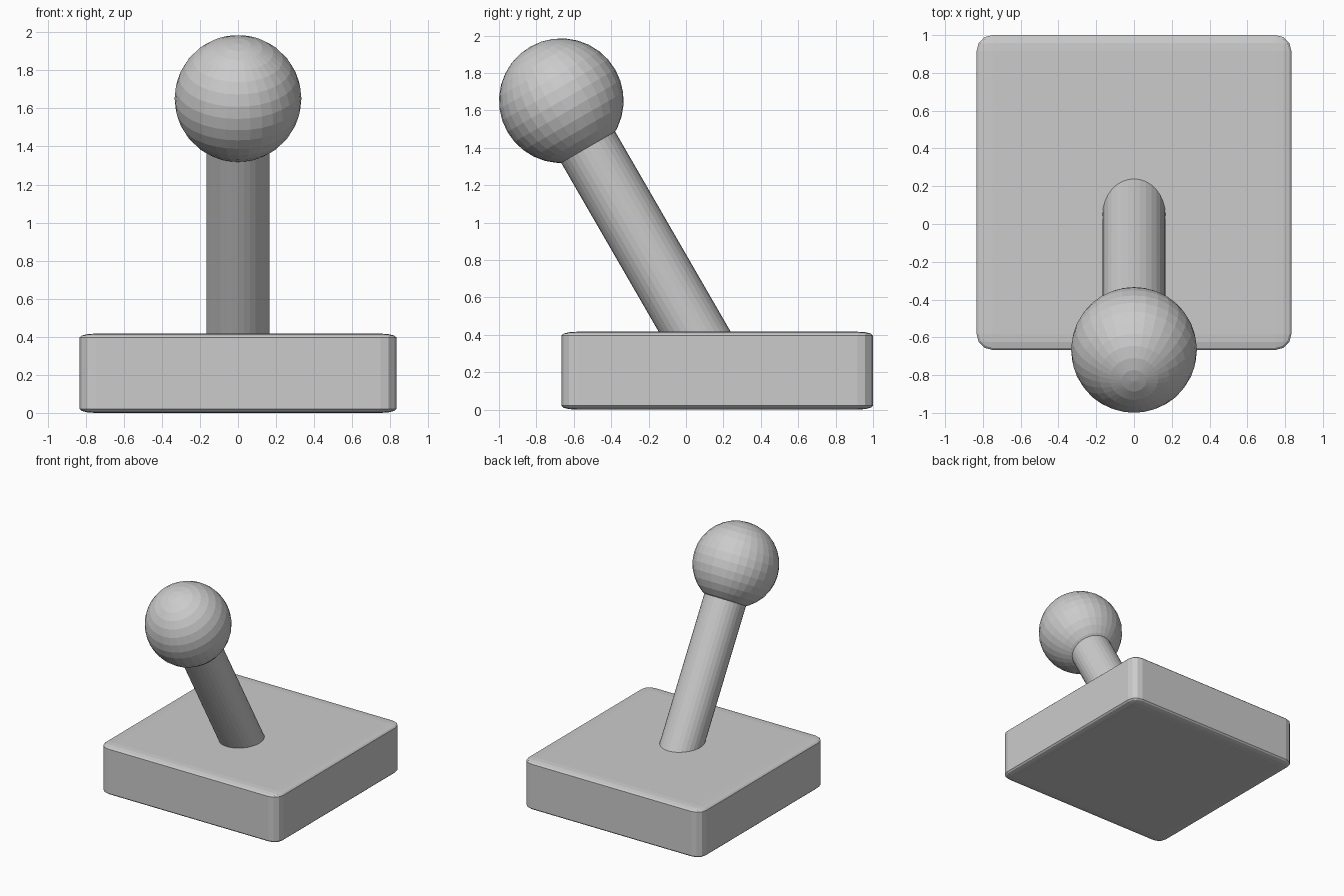
import bpy
from math import radians, sin, cos
from mathutils import Vector

if "Cube" in bpy.data.objects:
    bpy.data.objects.remove(bpy.data.objects["Cube"])

TILT = radians(30)
AXIS = Vector((0, -sin(TILT), cos(TILT)))
PIVOT = Vector((0, 0.1667, 0.2083))   # middle of the base
LENGTH = 1.6667

# Base block: the flattened cube also flattens its bevel
bpy.ops.mesh.primitive_cube_add(size=2, location=PIVOT)
base = bpy.context.object
base.name = "base"
base.scale = (0.8333, 0.8333, 0.2083)
bevel = base.modifiers.new("rounded_edges", 'BEVEL')
bevel.width = 0.1
bevel.segments = 3

# Leaning shaft from the middle of the base to the ball
bpy.ops.mesh.primitive_cylinder_add(vertices=32, radius=0.1667, depth=LENGTH,
                                    location=PIVOT + AXIS * LENGTH / 2,
                                    rotation=(TILT, 0, 0))
bpy.context.object.name = "lever_shaft"

# Ball grip, facets aligned with the shaft
bpy.ops.mesh.primitive_uv_sphere_add(segments=32, ring_count=16, radius=0.3333,
                                     location=PIVOT + AXIS * LENGTH,
                                     rotation=(TILT, 0, 0))
bpy.context.object.name = "ball_grip"
